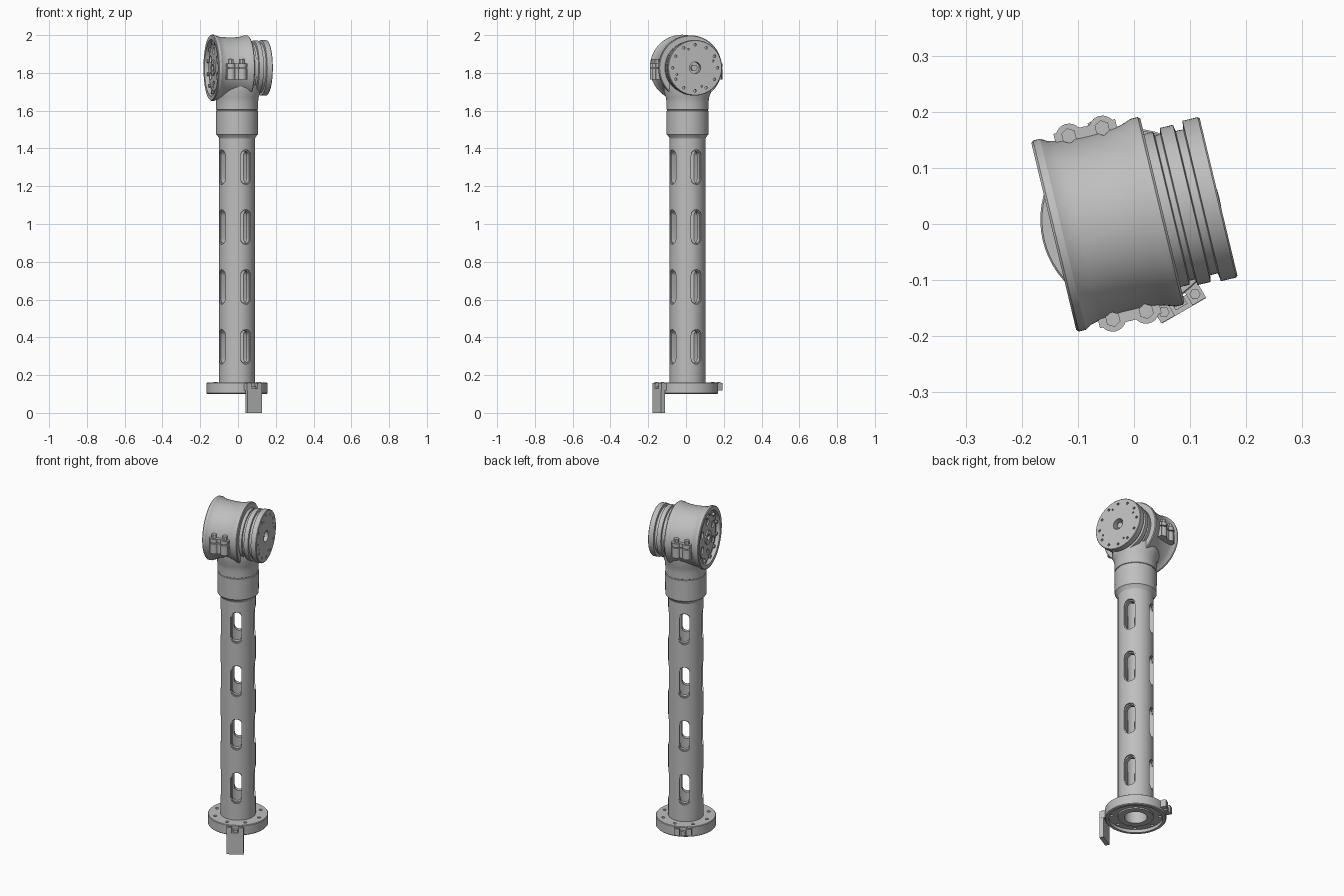
import bpy, bmesh
from math import radians, pi, cos, sin
from mathutils import Matrix, Vector

cube = bpy.data.objects.get("Cube")
if cube:
    bpy.data.objects.remove(cube, do_unlink=True)

grey = bpy.data.materials.new("machined grey")
grey.use_nodes = True
grey.diffuse_color = (0.52, 0.52, 0.52, 1)
grey.node_tree.nodes["Principled BSDF"].inputs["Base Color"].default_value = grey.diffuse_color

# Frames: column stands upright and turned, head lies along its own turned axis
COLUMN = Matrix.Translation((-0.005, 0.008, 0)) @ Matrix.Rotation(radians(30), 4, 'Z')
HEAD = Matrix.Translation((0, 0.012, 1.827)) @ Matrix.Rotation(radians(13.5), 4, 'Z')
AXLE = HEAD @ Matrix.Rotation(pi / 2, 4, 'Y')


def finish(name, bm, matrix):
    bmesh.ops.recalc_face_normals(bm, faces=bm.faces)
    bm.transform(matrix)
    mesh = bpy.data.meshes.new(name)
    bm.to_mesh(mesh)
    bm.free()
    mesh.materials.append(grey)
    ob = bpy.data.objects.new(name, mesh)
    bpy.context.collection.objects.link(ob)
    return ob


def lathe(name, profile, matrix, steps=64):
    """Turn a closed (radius, height) outline around local z."""
    bm = bmesh.new()
    verts = [bm.verts.new((r, 0, z)) for r, z in profile]
    edges = [bm.edges.new((a, b)) for a, b in zip(verts, verts[1:] + verts[:1])]
    bmesh.ops.spin(bm, geom=verts + edges, cent=(0, 0, 0), axis=(0, 0, 1),
                   angle=2 * pi, steps=steps)
    bmesh.ops.remove_doubles(bm, verts=bm.verts, dist=1e-5)
    loose = [e for e in bm.edges if not e.link_faces]
    bmesh.ops.delete(bm, geom=loose, context='EDGES')
    return finish(name, bm, matrix)


def add_box(bm, x, y, z):
    mid = Vector([(a + b) / 2 for a, b in (x, y, z)])
    size = [b - a for a, b in (x, y, z)]
    bmesh.ops.create_cube(bm, size=1, matrix=Matrix.Translation(mid) @ Matrix.Diagonal((*size, 1)))


def add_rod(bm, x, y, z, r, segments=16):
    bmesh.ops.create_cone(bm, cap_ends=True, segments=segments, radius1=r, radius2=r,
                          depth=z[1] - z[0],
                          matrix=Matrix.Translation((x, y, (z[0] + z[1]) / 2)))


def ring(count, r, turn=0):
    for i in range(count):
        a = 2 * pi * i / count + turn
        yield r * cos(a), r * sin(a)


def cut(ob, bm, matrix):
    tool = finish("cutter", bm, matrix)
    tool.hide_render = True
    mod = ob.modifiers.new("cut", 'BOOLEAN')
    mod.object, mod.operation, mod.solver = tool, 'DIFFERENCE', 'EXACT'
    select(ob)
    bpy.ops.object.modifier_apply(modifier=mod.name)
    bpy.data.objects.remove(tool, do_unlink=True)


def select(ob):
    bpy.ops.object.select_all(action='DESELECT')
    ob.select_set(True)
    bpy.context.view_layer.objects.active = ob


# Hollow column with four rows of long slots on four sides
column = lathe("column_tube", [(0.06, 0.11), (0.095, 0.11), (0.095, 1.5), (0.06, 1.5)], COLUMN)


def slots(half, inner, outer):
    """Rounded slot cutters, pointing outwards between two radii."""
    bm = bmesh.new()
    for row in range(4):
        z0 = 0.35 + row * 0.317
        for side in range(4):
            out = []
            for end in (1, -1):
                for i in range(9):
                    a = pi * i / 8 + (0 if end > 0 else pi)
                    out.append((half * cos(a), z0 + end * 0.06 + half * sin(a)))
            face = bm.faces.new([bm.verts.new((inner, y, z)) for y, z in out])
            ext = bmesh.ops.extrude_face_region(bm, geom=[face])
            moved = [v for v in ext["geom"] if isinstance(v, bmesh.types.BMVert)]
            bmesh.ops.translate(bm, verts=moved, vec=(outer - inner, 0, 0))
            turn = Matrix.Rotation(side * pi / 2, 3, 'Z')
            bmesh.ops.rotate(bm, verts=list(face.verts) + moved, cent=(0, 0, 0), matrix=turn)
    return bm


cut(column, slots(0.026, 0.045, 0.12), COLUMN)
cut(column, slots(0.032, 0.084, 0.13), COLUMN)

# Base flange with a recessed underside and bolt holes
flange = lathe("base_flange", [(0.06, 0.118), (0.143, 0.118), (0.143, 0.1), (0.158, 0.1),
                               (0.162, 0.104), (0.162, 0.157), (0.159, 0.16), (0.06, 0.16)], COLUMN)
bm = bmesh.new()
for x, y in ring(8, 0.128, pi / 8):
    add_rod(bm, x, y, (0.08, 0.2), 0.009)
cut(flange, bm, COLUMN)

# Hinge knuckles on opposite sides of the flange, and the hanging latch plate
for name, sign in (("front_hinge", -1), ("rear_hinge", 1)):
    bm = bmesh.new()
    for x in (-0.032, 0.032):
        add_box(bm, (x - 0.014, x + 0.014), sorted((sign * 0.15, sign * 0.187)), (0.118, 0.158))
        add_rod(bm, x, sign * 0.172, (0.15, 0.164), 0.01, 6)
    add_box(bm, (-0.012, 0.012), sorted((sign * 0.15, sign * 0.18)), (0.115, 0.14))
    finish(name, bm, COLUMN)
bm = bmesh.new()
add_box(bm, (-0.045, 0.045), (-0.188, -0.165), (0, 0.128))
finish("latch_plate", bm, COLUMN)

# Collar and neck joining the column to the head
lathe("collar", [(0, 1.45), (0.094, 1.45), (0.098, 1.46), (0.111, 1.475), (0.112, 1.598),
                 (0.108, 1.6), (0.108, 1.604), (0.111, 1.606), (0.111, 1.64), (0.114, 1.67),
                 (0.125, 1.7), (0.125, 1.74), (0, 1.74)], COLUMN)

# Head housing: waisted drum, recessed on the outer left end
lathe("head_housing", [(0, -0.124), (0.148, -0.124), (0.15, -0.146), (0.171, -0.147), (0.175, -0.143),
                       (0.175, -0.13), (0.168, -0.118), (0.164, -0.1), (0.161, -0.06), (0.161, -0.02),
                       (0.165, 0.015), (0.172, 0.035), (0.172, 0.048), (0.168, 0.052),
                       (0.14, 0.052), (0, 0.052)], AXLE, 80)

# Open shell edge with a window and cutaways
shell = lathe("housing_shell", [(0.151, 0.04), (0.168, 0.04), (0.167, 0.1), (0.163, 0.104),
                                (0.151, 0.104)], AXLE, 80)
bm = bmesh.new()
add_box(bm, (0.054, 0.2), (-0.085, 0.062), (0.05, 0.25))
add_box(bm, (0.054, 0.2), (0.11, 0.25), (-0.11, 0.25))
add_box(bm, (0.076, 0.2), (0.04, 0.115), (0.05, 0.26))
add_box(bm, (0.076, 0.2), (-0.25, -0.1), (-0.06, 0.08))
cut(shell, bm, HEAD)

# Inner rotor with grooves, ending in the drilled output disc
disc = lathe("output_disc", [(0, 0.045), (0.14, 0.045), (0.14, 0.068), (0.133, 0.07), (0.133, 0.08),
                             (0.144, 0.082), (0.144, 0.106), (0.132, 0.108), (0.132, 0.122),
                             (0.147, 0.124), (0.147, 0.152), (0.144, 0.155), (0, 0.155)], AXLE, 80)
bm = bmesh.new()
for x, y in ring(12, 0.122):
    add_rod(bm, x, y, (0.14, 0.2), 0.007, 12)
for x, y in ring(4, 0.105, 0.35):
    add_rod(bm, x, y, (0.145, 0.2), 0.005, 12)
add_rod(bm, 0, 0, (0.12, 0.2), 0.031, 32)
cut(disc, bm, AXLE)
bm = bmesh.new()
add_rod(bm, 0, 0, (0.115, 0.14), 0.018, 6)
finish("output_hub_screw", bm, AXLE)

# Left end fittings inside the recess
plate = lathe("left_end_plate", [(0, -0.132), (0.12, -0.132), (0.12, -0.12), (0, -0.12)], AXLE)
bm = bmesh.new()
for x, y in ring(6, 0.09):
    add_rod(bm, x, y, (-0.15, -0.124), 0.02)
add_rod(bm, 0, 0, (-0.15, -0.122), 0.018, 6)
cut(plate, bm, AXLE)
lathe("left_hub", [(0.018, -0.139), (0.04, -0.139), (0.04, -0.125), (0.018, -0.125)], AXLE, 32)
bm = bmesh.new()
for x, y in ring(12, 0.134, pi / 12):
    add_rod(bm, x, y, (-0.137, -0.12), 0.009, 12)
finish("left_rim_screws", bm, AXLE)

# Split clamp lugs with screws, mirrored front and back
for name, sign in (("front", -1), ("back", 1)):
    lug, screws = bmesh.new(), bmesh.new()
    for z in ((-0.062, -0.004), (0.002, 0.024)):
        add_box(lug, (-0.105, 0.008), sorted((sign * 0.12, sign * 0.178)), z)
        for s in (-0.079, -0.018):
            add_rod(lug, s, sign * 0.166, z, 0.024, 24)
    for s in (-0.079, -0.018):
        add_rod(screws, s, sign * 0.168, (0.02, 0.046), 0.014, 6)
    finish(name + "_clamp_lug", lug, HEAD)
    finish(name + "_clamp_screws", screws, HEAD)

# Smooth the round walls and keep the machined edges crisp
for ob in list(bpy.context.scene.objects):
    if ob.type == 'MESH' and grey.name in ob.data.materials:
        select(ob)
        bpy.ops.object.shade_smooth_by_angle(angle=radians(30))
